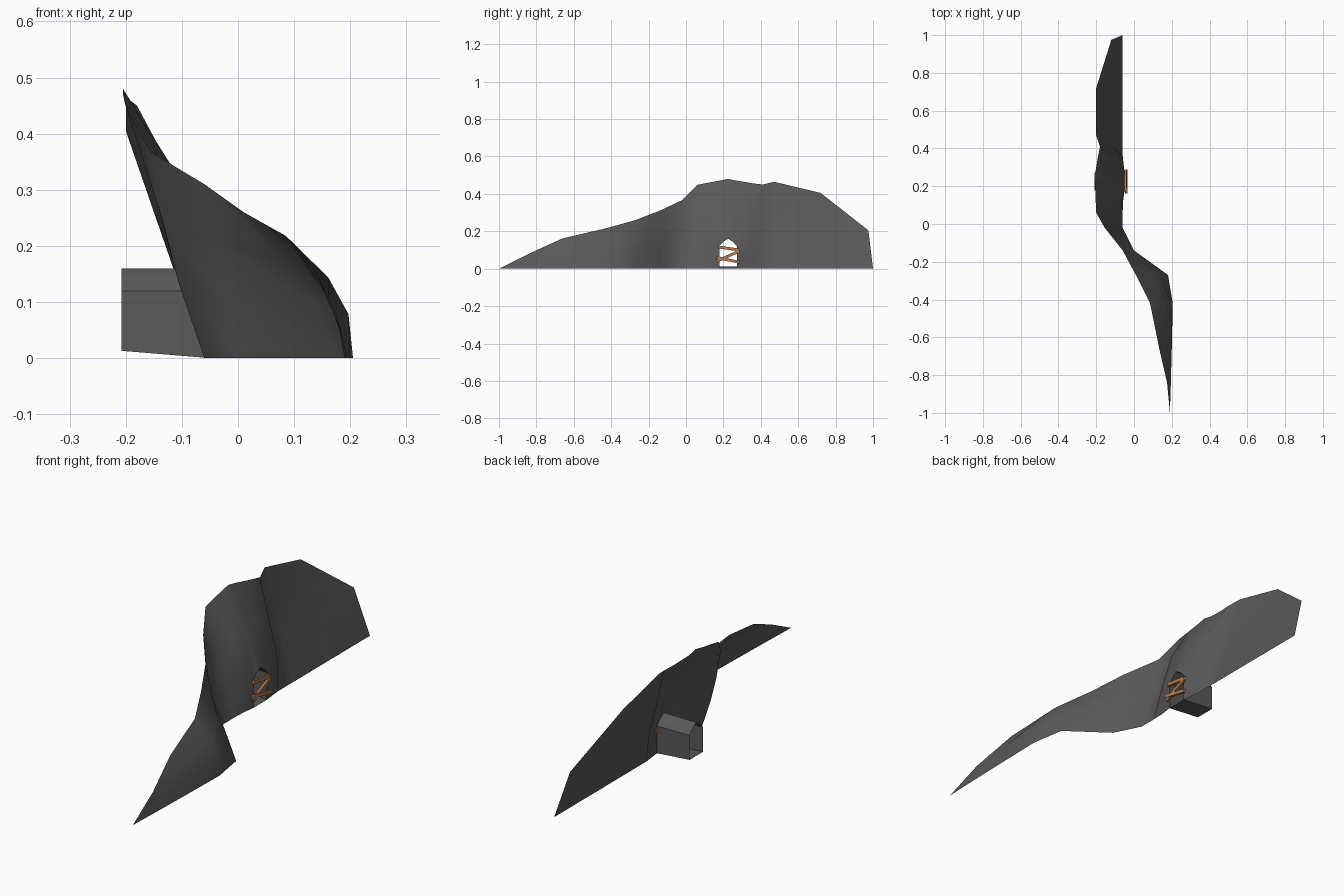
import bpy, bmesh, math
from mathutils import Vector, Matrix

if "Cube" in bpy.data.objects:
    bpy.data.objects.remove(bpy.data.objects["Cube"])


def material(name, rgb):
    m = bpy.data.materials.new(name)
    m.diffuse_color = (*rgb, 1)
    m.use_nodes = True
    m.node_tree.nodes["Principled BSDF"].inputs["Base Color"].default_value = m.diffuse_color
    return m


ROCK = material("dark grey rock", (0.10, 0.10, 0.10))
WOOD = material("brown wood", (0.47, 0.20, 0.08))


def finish(bm, name, mat, smooth=None):
    me = bpy.data.meshes.new(name)
    bm.to_mesh(me)
    bm.free()
    me.materials.append(mat)
    ob = bpy.data.objects.new(name, me)
    bpy.context.collection.objects.link(ob)
    if smooth:
        bpy.ops.object.select_all(action='DESELECT')
        ob.select_set(True)
        bpy.context.view_layer.objects.active = ob
        bpy.ops.object.shade_smooth_by_angle(angle=math.radians(smooth))
    return ob


# Cliff columns: y, foot x, top x, top z, outward bulge
LEFT = [(-1, .19, .19, 0, 0), (-.84, .195, .175, .08, 0), (-.66, .2, .134, .162, .005),
        (-.42, .205, .085, .218, .035), (-.27, .18, .01, .26, .02), (-.14, 0, -.06, .31, 0),
        (-.02, -.06, -.155, .367, -.011), (.06, -.06, -.2, .448, .003), (.12, -.058, -.203, .46, .044)]
RIGHT = [(.36, -.06, -.19, .456, .045), (.41, -.06, -.18, .45, -.008), (.47, -.06, -.2, .465, 0),
         (.72, -.06, -.2, .405, 0), (.975, -.06, -.12, .205, 0), (1, -.06, -.06, 0, 0)]
# Arch of the cave mouth: y, z
ARCH = [(.178, .12), (.2, .145), (.225, .16), (.255, .14), (.272, .12)]


def column(y, foot, top, height, bulge):
    mids = [(foot + (top - foot) * t + bulge, y, height * t) for t in (.36, .66)]
    return [(foot, y, 0), *mids, (top, y, height)]


def mouth_column(y, z):
    pts = column(y, -.05, -.205, .48 - .2 * abs(y - .225), .05)
    pts[1] = (-.05, y, z)
    return pts


columns = [column(*c) for c in LEFT] + [mouth_column(*c) for c in ARCH] + [column(*c) for c in RIGHT]
first = len(LEFT)
bm = bmesh.new()
grid = [[bm.verts.new(p) for p in col] for col in columns]
for i, (a, b) in enumerate(zip(grid, grid[1:])):
    for r in range(3):
        if r == 0 and first <= i < first + len(ARCH) - 1:   # cave mouth stays open
            continue
        bm.faces.new((a[r], b[r], b[r + 1], a[r + 1]))
bmesh.ops.remove_doubles(bm, verts=bm.verts, dist=0.0005)
finish(bm, "cliff_face", ROCK, 40)

# Tunnel running back from the cave mouth, open at the rear
outline = [(ARCH[0][0], 0), *ARCH, (ARCH[-1][0], 0)]
bm = bmesh.new()
front = [bm.verts.new((-.05, y, z)) for y, z in outline]
back = [bm.verts.new((-.208, y, max(z, .013))) for y, z in outline]
n = len(outline)
for i in range(n):
    j = (i + 1) % n
    bm.faces.new((front[i], back[i], back[j], front[j]))
finish(bm, "tunnel", ROCK, 40)

# Planks nailed across the mouth in a Z
PLANKS = [((.172, .116), (.285, .1)), ((.165, .04), (.285, .094)), ((.162, .06), (.288, .034))]
for k, (p, q) in enumerate(PLANKS):
    a, b = Vector((0, *p)), Vector((0, *q))
    d = b - a
    bm = bmesh.new()
    place = Matrix.Translation((a + b) / 2 + Vector((-.046 + .003 * k, 0, 0)))
    turn = Matrix.Rotation(math.atan2(d.z, d.y), 4, 'X')
    bmesh.ops.create_cube(bm, size=1, matrix=place @ turn @ Matrix.Diagonal((.01, d.length, .015, 1)))
    finish(bm, f"plank_{k + 1}", WOOD)
